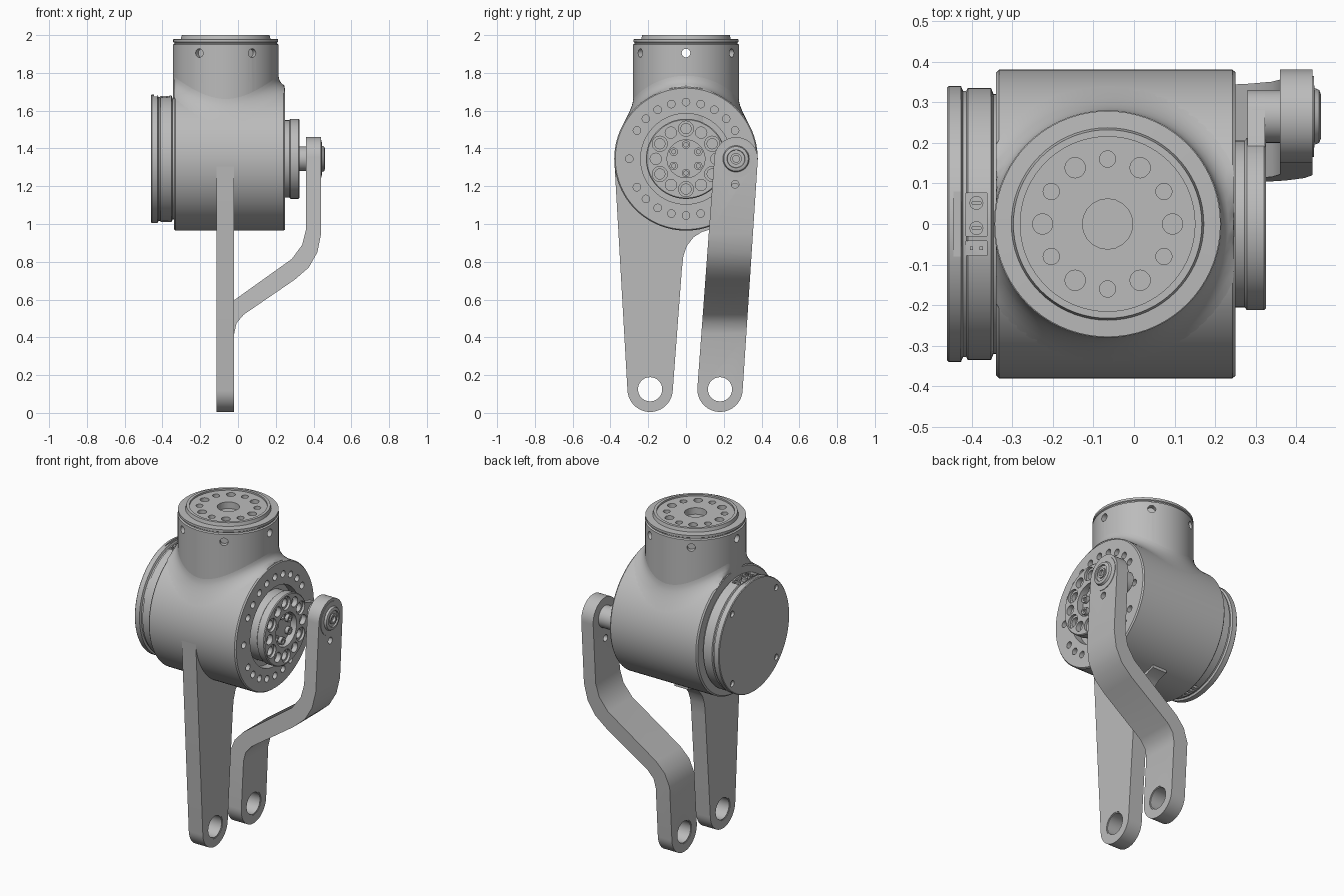
import bpy, bmesh
from math import pi, sin, cos, sqrt, radians
from mathutils import Matrix, Vector

cube = bpy.data.objects.get("Cube")
if cube:
    bpy.data.objects.remove(cube)

grey = bpy.data.materials.new("machined_grey")
grey.use_nodes = True
GREY = (0.5, 0.5, 0.5, 1)
grey.diffuse_color = GREY
grey.node_tree.nodes["Principled BSDF"].inputs["Base Color"].default_value = GREY

CZ = 1.345        # height of the main axis
BODY_R = 0.38
NECK_X, NECK_R = -0.065, 0.28
PIN_Y = 0.265
TO_X = Matrix.Rotation(pi / 2, 4, "Y")


def finish(name, bm):
    bmesh.ops.recalc_face_normals(bm, faces=bm.faces)
    mesh = bpy.data.meshes.new(name)
    bm.to_mesh(mesh)
    bm.free()
    mesh.materials.append(grey)
    obj = bpy.data.objects.new(name, mesh)
    bpy.context.collection.objects.link(obj)
    return obj


def lathe(name, profile, center, along_x=True, steps=72):
    """Spin (radius, offset) points around the x or z direction."""
    bm = bmesh.new()
    verts = [bm.verts.new((r, 0, h)) for r, h in profile]
    edges = [bm.edges.new(p) for p in zip(verts, verts[1:])]
    bmesh.ops.spin(bm, geom=verts + edges, axis=(0, 0, 1), cent=(0, 0, 0),
                   angle=2 * pi, steps=steps)
    bmesh.ops.remove_doubles(bm, verts=bm.verts, dist=1e-5)
    turn = TO_X if along_x else Matrix()
    bm.transform(Matrix.Translation(center) @ turn)
    return finish(name, bm)


def prism(name, points, push):
    bm = bmesh.new()
    face = bm.faces.new([bm.verts.new(p) for p in points])
    out = bmesh.ops.extrude_face_region(bm, geom=[face])["geom"]
    bmesh.ops.translate(bm, vec=push, verts=[v for v in out if isinstance(v, bmesh.types.BMVert)])
    return finish(name, bm)


def arc(cy, cz, r, a0, a1, n=24):
    angles = [radians(a0 + (a1 - a0) * i / n) for i in range(n + 1)]
    return [(cy + r * cos(a), cz + r * sin(a)) for a in angles]


def rods(name, items, sides=20):
    """Cylinders given as (center, direction, radius, length)."""
    bm = bmesh.new()
    for c, d, r, length in items:
        turn = Vector(d).to_track_quat("Z", "Y").to_matrix().to_4x4()
        bmesh.ops.create_cone(bm, cap_ends=True, segments=sides, radius1=r, radius2=r,
                              depth=length, matrix=Matrix.Translation(c) @ turn)
    return finish(name, bm)


def boxes(name, items):
    bm = bmesh.new()
    for c, size in items:
        bmesh.ops.create_cube(bm, size=1, matrix=Matrix.Translation(c) @ Matrix.Diagonal((*size, 1)))
    return finish(name, bm)


def boolean(obj, tool, operation="DIFFERENCE"):
    mod = obj.modifiers.new("cut", "BOOLEAN")
    mod.operation, mod.object, mod.solver = operation, tool, "EXACT"
    graph = bpy.context.evaluated_depsgraph_get()
    result = bpy.data.meshes.new_from_object(obj.evaluated_get(graph))
    obj.modifiers.clear()
    obj.data = result
    bpy.data.objects.remove(tool)


def ring_x(x, radius, angles, r, depth):
    """Rods along x on a bolt circle around the main axis."""
    return [((x, radius * cos(radians(a)), CZ + radius * sin(radians(a))), (1, 0, 0), r, depth)
            for a in angles]


# Main housing with bolt circle and groove around the output
body = lathe("housing", [(0, -.34), (.372, -.34), (BODY_R, -.332), (BODY_R, .242), (.374, .25),
                         (.24, .25), (.24, .2), (0, .2)], (0, 0, CZ), steps=96)
bolts = list(range(0, 360, 30)) + [45, 75, 105, 135, 225, 255, 285, 315]
boolean(body, rods("cutter", ring_x(.25, .3, bolts, .02, .06)))

# Output disc with counterbored holes and central recess
disc = lathe("output_disc", [(0, .19), (.205, .19), (.205, .272), (.212, .278), (.212, .32),
                             (.207, .325), (.1, .325), (.1, .285), (0, .285)], (0, 0, CZ))
boolean(disc, rods("cutter", ring_x(.325, .16, range(30, 390, 60), .04, .03)
                   + ring_x(.325, .16, range(0, 360, 60), .03, .06)))
boolean(disc, rods("cutter", ring_x(.31, .16, range(30, 390, 60), .027, .05)))
screws = rods("disc_screws", ring_x(.29, .075, range(30, 390, 60), .022, .03))
boolean(screws, rods("cutter", ring_x(.305, .075, range(30, 390, 60), .012, .02), 6))

# Neck with mounting face
neck = lathe("neck", [(0, 1.5), (NECK_R, 1.5), (NECK_R, 1.95), (.272, 1.955), (.272, 1.96),
                      (.278, 1.964), (.278, 1.978), (.237, 1.98), (.232, 2), (.215, 2),
                      (.215, 1.99), (0, 1.99)], (NECK_X, 0, 0), False)
holes = [((NECK_X, 0, 1.99), (0, 0, 1), .062, .08), ((NECK_X, 0, 1.905), (1, 0, 0), .023, .7)]
for i in range(12):
    a = radians(30 * i)
    holes.append(((NECK_X + .16 * cos(a), .16 * sin(a), 1.99), (0, 0, 1), .02 if i % 2 else .025, .06))
    if i in (2, 4, 8, 10):
        holes.append(((NECK_X + NECK_R * cos(a), NECK_R * sin(a), 1.905), (cos(a), sin(a), 0), .023, .06))
boolean(neck, rods("cutter", holes))

# Fillet blending the neck into the housing
bm = bmesh.new()
FILLET, STEPS, AROUND = 0.06, 6, 72
rows = []
for k in range(STEPS + 1):
    t = pi / 2 * k / STEPS
    r, lift = NECK_R + FILLET * (1 - cos(t)), FILLET * (1 - sin(t))
    row = []
    for j in range(AROUND):
        a = 2 * pi * j / AROUND
        x, y = NECK_X + r * cos(a), r * sin(a)
        z = CZ + sqrt(BODY_R ** 2 - y * y) + lift
        row.append(bm.verts.new((max(-.34, min(.246, x)), y, z)))
    rows.append(row)
for low, high in zip(rows, rows[1:]):
    for j in range(AROUND):
        n = (j + 1) % AROUND
        bm.faces.new((low[j], low[n], high[n], high[j]))
finish("neck_fillet", bm)

# Rear cover with screws and connector sockets
cover = lathe("rear_cover", [(0, -.46), (.336, -.46), (.34, -.456), (.34, -.426), (.328, -.421),
                             (.328, -.413), (.335, -.409), (.335, -.352), (.32, -.346),
                             (.32, -.33), (0, -.33)], (0, 0, CZ))
boolean(cover, rods("cutter", ring_x(-.46, .3, range(45, 405, 90), .018, .03)))
cuts = [((-.388, .023, 1.68), (.052, .106, .05)), ((-.388, -.06, 1.68), (.052, .036, .03)),
        ((-.435, 0, 1.695), (.018, .16, .04))]
cuts += [((-.385, y * .035, 1.01), (.03, .015, .04)) for y in range(-2, 3)]
boolean(cover, boxes("cutter", cuts))
terminals = rods("terminals", [((-.388, y, 1.66), (0, 0, 1), .017, .03) for y in (.052, -.01)])
boolean(terminals, boxes("cutter", [((-.388, y, 1.675), s) for y in (.052, -.01)
                                    for s in ((.022, .005, .014),)]))
boxes("connector_pins", [((x, -.06, 1.668), (.008, .008, .02)) for x in (-.4, -.376)])

# Fixed leg merging tangentially into the housing
outline = arc(-.19, .125, .12, 183, 356) + [(-.022, .76), (-.014, .83), (.005, .885), (.04, .93),
                                            (.085, .958), (.14, .975), (.14, 1.1), (0, CZ), (-.38, CZ)]
leg = prism("fixed_leg", [(-.115, y, z) for y, z in outline], (.095, 0, 0))
boolean(leg, rods("cutter", [((-.07, -.19, .125), (1, 0, 0), .07, .3)], 40))

# Bent swinging arm: side profile trimmed by its tapered outline
bend = [(-.02, -.1), (-.02, .42), (-.008, .475), (.03, .52), (.3, .705), (.375, .77), (.42, .85),
        (.44, .95), (.44, 1.6), (.36, 1.6), (.36, .97), (.34, .89), (.285, .815), (-.03, .59),
        (-.085, .53), (-.115, .45), (-.115, -.1)]
arm = prism("bent_arm", [(x, -.1, z) for x, z in bend], (0, .6, 0))
outline = arc(.18, .125, .12, 176, 356) + arc(PIN_Y, CZ, .115, -4, 176)
boolean(arm, prism("cutter", [(-.5, y, z) for y, z in outline], (1, 0, 0)), "INTERSECT")
boolean(arm, rods("cutter", [((-.07, .18, .125), (1, 0, 0), .07, .3),
                             ((.4, PIN_Y - .005, CZ - .135), (1, 0, 0), .02, .2)], 40))

# Bushings in the lower eyes
for name, y in (("fixed_leg_bushing", -.19), ("bent_arm_bushing", .18)):
    lathe(name, [(.064, -.112), (.072, -.112), (.072, -.023), (.064, -.023), (.064, -.112)],
          (0, y, .125), steps=40)

# Crank lug on the output disc and the pin carrying the arm
lug = [(.19, CZ - .09)] + arc(PIN_Y, CZ, .065, -70, 70) + [(.19, CZ + .09)]
prism("crank_lug", [(.28, y, z) for y, z in lug], (.042, 0, 0))
lathe("pin", [(0, .29), (.065, .29), (.065, .36), (.062, .44), (.1, .439), (.1, .443), (.07, .444),
              (.065, .456), (.055, .46), (.048, .46), (.046, .452), (.03, .452), (.03, .46),
              (.018, .46), (.018, .445), (0, .445)], (0, PIN_Y, CZ), steps=48)

# Smooth curved surfaces, keep edges crisp
bpy.ops.object.select_all(action="DESELECT")
for obj in bpy.context.collection.objects:
    if obj.type == "MESH" and obj.data.materials and obj.data.materials[0] == grey:
        obj.select_set(True)
        bpy.context.view_layer.objects.active = obj
bpy.ops.object.shade_smooth_by_angle(angle=radians(30))
